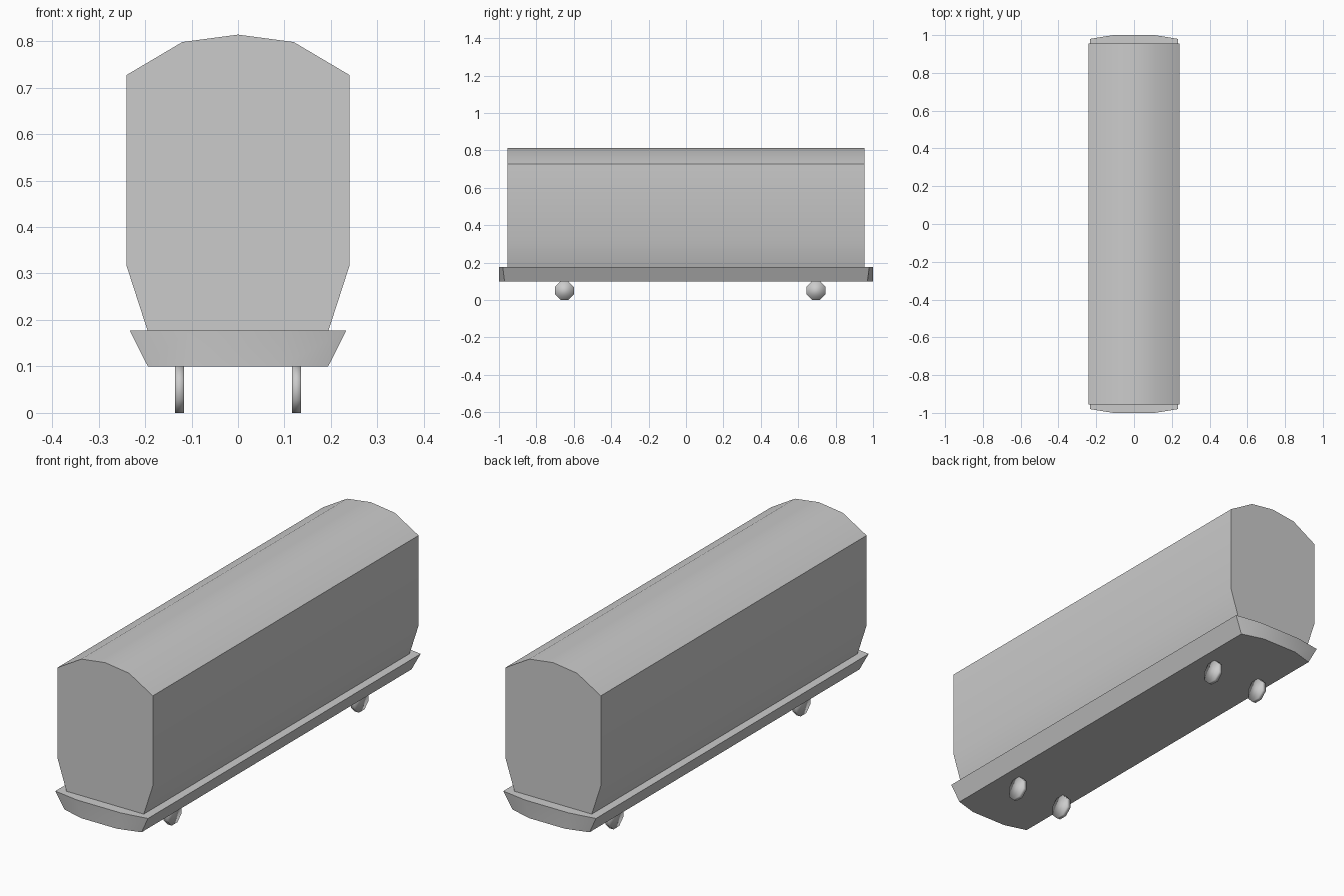
import bpy
import bmesh
from math import pi, radians
from mathutils import Matrix

cube = bpy.data.objects.get("Cube")
if cube:
    bpy.data.objects.remove(cube)

# One plain grey for the whole wagon
grey = bpy.data.materials.new("plain_grey")
grey.use_nodes = True
colour = (0.6, 0.6, 0.6, 1)
grey.diffuse_color = colour
grey.node_tree.nodes["Principled BSDF"].inputs["Base Color"].default_value = colour


def finish(bm, name, angle):
    bmesh.ops.recalc_face_normals(bm, faces=bm.faces)
    mesh = bpy.data.meshes.new(name)
    bm.to_mesh(mesh)
    bm.free()
    mesh.materials.append(grey)
    obj = bpy.data.objects.new(name, mesh)
    bpy.context.collection.objects.link(obj)
    bpy.ops.object.select_all(action="DESELECT")
    obj.select_set(True)
    bpy.context.view_layer.objects.active = obj
    bpy.ops.object.shade_smooth_by_angle(angle=radians(angle))
    return obj


def loft(name, lower, upper):
    """Join two matching rings of points into a closed solid."""
    bm = bmesh.new()
    a = [bm.verts.new(p) for p in lower]
    b = [bm.verts.new(p) for p in upper]
    bm.faces.new(a)
    bm.faces.new(b)
    for i in range(len(a)):
        j = (i + 1) % len(a)
        bm.faces.new((a[i], a[j], b[j], b[i]))
    return finish(bm, name, 35)


# Body: mirrored cross-section run along the length
half = [(0.194, 0.175), (0.24, 0.317), (0.24, 0.727), (0.12, 0.798)]
section = half + [(0, 0.814)] + [(-x, z) for x, z in reversed(half)]
loft("body", *[[(x, y, z) for x, z in section] for y in (-0.955, 0.955)])


# Underframe: flared tray with bowed ends
def tray_ring(side, corner, bow, z):
    end = [(side, corner), (bow, 1), (-bow, 1), (-side, corner)]
    return [(x, y, z) for x, y in end] + [(-x, -y, z) for x, y in end]


loft("underframe", tray_ring(0.194, 0.97, 0.09, 0.1),
     tray_ring(0.233, 0.98, 0.11, 0.177))

# Wheels: four thin octagons
for side, x in (("right", -0.126), ("left", 0.126)):
    for end, y in (("front", -0.65), ("rear", 0.695)):
        bm = bmesh.new()
        place = (Matrix.Translation((x, y, 0.05))
                 @ Matrix.Rotation(pi / 2, 4, "Y")
                 @ Matrix.Rotation(pi / 8, 4, "Z"))
        bmesh.ops.create_cone(bm, cap_ends=True, segments=8, radius1=0.054,
                              radius2=0.054, depth=0.02, matrix=place)
        finish(bm, f"{end}_{side}_wheel", 180)
